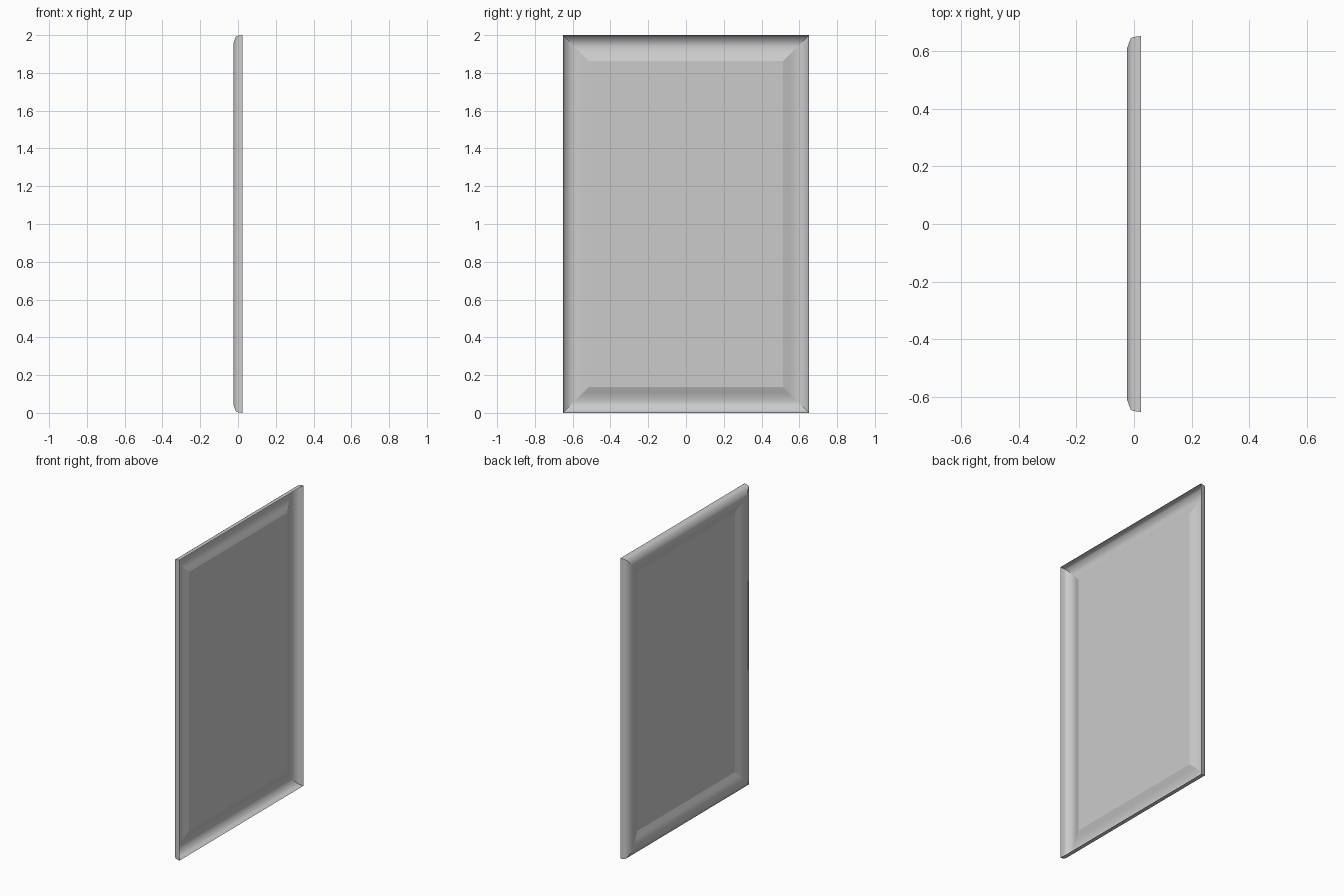
import bpy, bmesh, math

cube = bpy.data.objects.get("Cube")
if cube:
    bpy.data.objects.remove(cube, do_unlink=True)

# Plain grey for the whole sheet
grey = bpy.data.materials.new("plain_grey")
grey.use_nodes = True
colour = (0.6, 0.6, 0.6, 1)
grey.diffuse_color = colour
grey.node_tree.nodes["Principled BSDF"].inputs["Base Color"].default_value = colour

HALF_WIDTH, HALF_HEIGHT = 0.652, 1.0

# Moulding section: (inset from the outer edge, x position)
section = [(0, 0.025), (0.004, -0.004), (0.009, -0.012), (0.045, -0.025),
           (0.06, -0.025), (0.08, -0.022), (0.105, -0.012), (0.138, 0.0)]


def ring(bm, inset, x):
    w, h = HALF_WIDTH - inset, HALF_HEIGHT - inset
    return [bm.verts.new((x, sy * w, HALF_HEIGHT + sz * h))
            for sy, sz in ((-1, -1), (1, -1), (1, 1), (-1, 1))]


# Pressed panel: mitred rings joined by strips, closed by the flat field
bm = bmesh.new()
rings = [ring(bm, *point) for point in section]
for outer, inner in zip(rings, rings[1:]):
    for i in range(4):
        j = (i + 1) % 4
        bm.faces.new((outer[i], outer[j], inner[j], inner[i]))
bm.faces.new(rings[-1])
bm.normal_update()

# Smooth along the moulding, crisp at the mitres and around the field
for face in bm.faces:
    face.smooth = True
for a in rings:
    for b in rings:
        for i in range(4):
            edge = bm.edges.get((a[i], b[i])) if a is not b else None
            if edge:
                edge.smooth = False
for i in range(4):
    bm.edges.get((rings[-1][i], rings[-1][(i + 1) % 4])).smooth = False

mesh = bpy.data.meshes.new("door_panel")
bm.to_mesh(mesh)
bm.free()
mesh.materials.append(grey)
panel = bpy.data.objects.new("door_panel", mesh)
bpy.context.collection.objects.link(panel)
